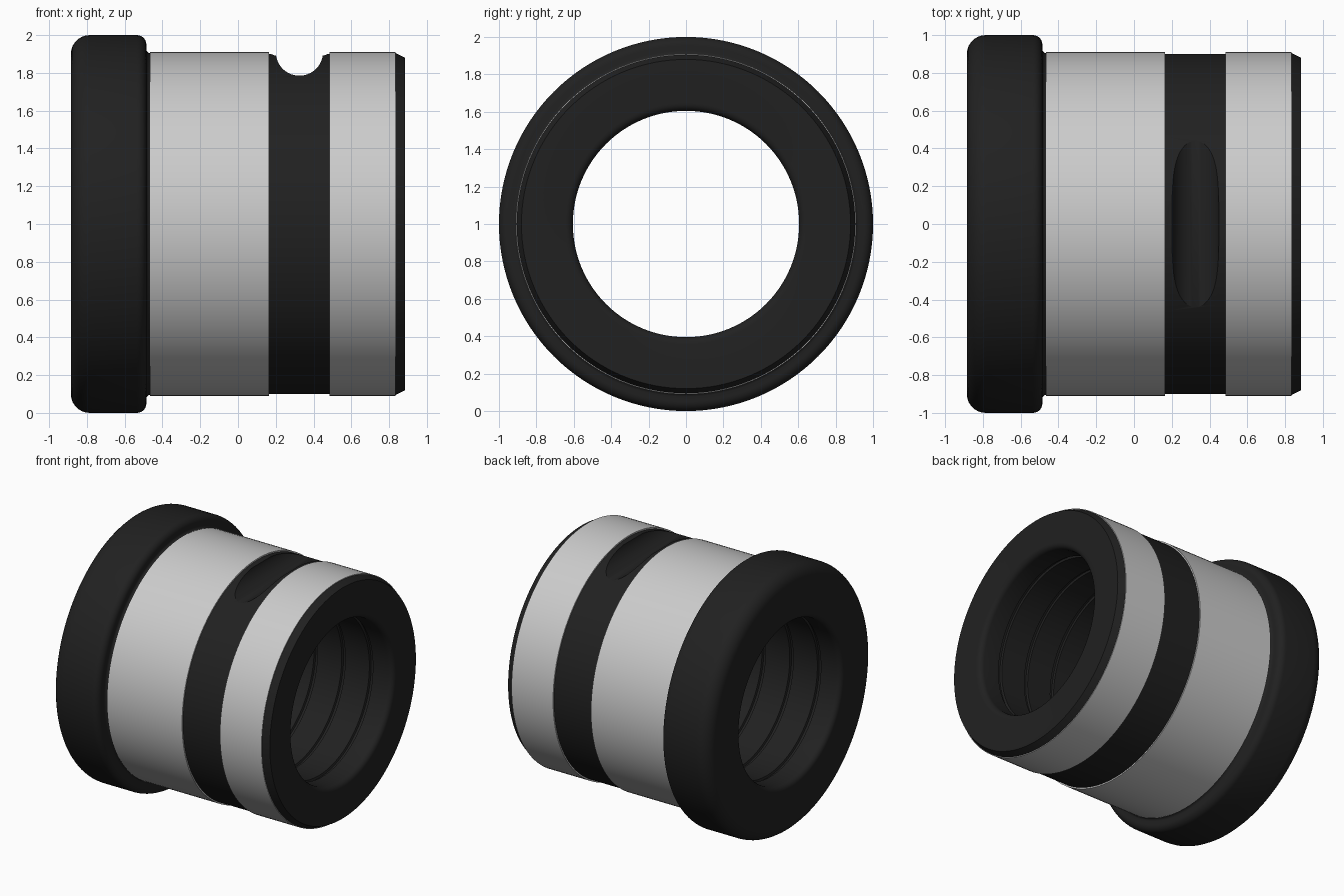
import bpy, bmesh
from math import sin, cos, pi, radians

if "Cube" in bpy.data.objects:
    bpy.data.objects.remove(bpy.data.objects["Cube"])

SEG = 128
black = bpy.data.materials.new("black_rubber")
black.diffuse_color = (0.015, 0.015, 0.015, 1)
black.use_nodes = True
black.node_tree.nodes["Principled BSDF"].inputs["Base Color"].default_value = black.diffuse_color


def mesh_object(name, bm, mat=None):
    bmesh.ops.recalc_face_normals(bm, faces=bm.faces)
    me = bpy.data.meshes.new(name)
    bm.to_mesh(me)
    bm.free()
    ob = bpy.data.objects.new(name, me)
    bpy.context.collection.objects.link(ob)
    if mat:
        me.materials.append(mat)
    return ob


def lathe(name, profile, mat=None):
    """Revolve a closed (x, radius) profile around the x axis at z = 1."""
    bm = bmesh.new()
    rings = []
    for i in range(SEG):
        a = 2 * pi * i / SEG
        rings.append([bm.verts.new((x, r * sin(a), 1 + r * cos(a))) for x, r in profile])
    n = len(profile)
    for i in range(SEG):
        p, q = rings[i], rings[(i + 1) % SEG]
        for j in range(n):
            k = (j + 1) % n
            bm.faces.new((p[j], p[k], q[k], q[j]))
    return mesh_object(name, bm, mat)


def arc(cx, cr, rad, a0, a1, n=7):
    return [(cx + rad * cos(radians(a0 + (a1 - a0) * i / n)),
             cr + rad * sin(radians(a0 + (a1 - a0) * i / n))) for i in range(n + 1)]


def smooth(ob):
    bpy.ops.object.select_all(action='DESELECT')
    ob.select_set(True)
    bpy.context.view_layer.objects.active = ob
    bpy.ops.object.shade_smooth_by_angle(angle=radians(30))


# Outer profile: rounded flange, sleeve seats, middle band, chamfered end
outer = arc(-0.785, 0.9, 0.1, 180, 90)
outer += arc(-0.535, 0.95, 0.05, 90, 0)
outer += arc(-0.465, 0.925, 0.02, 180, 270, 4)
outer += [(-0.465, 0.88), (0.165, 0.88), (0.165, 0.9), (0.485, 0.9),
          (0.485, 0.88), (0.835, 0.88), (0.835, 0.905), (0.885, 0.88)]

# Bore profile: rounded mouths and evenly spaced thin grooves
bore = arc(0.845, 0.645, 0.04, 0, -90, 5)
for i in range(7):
    x = 0.7 - i * 0.7 / 3
    bore += [(x + 0.015, 0.605), (x + 0.01, 0.62), (x - 0.01, 0.62), (x - 0.015, 0.605)]
bore += arc(-0.845, 0.645, 0.04, 270, 180, 5)
body = lathe("bushing_body", outer + bore, black)

# Scalloped slot across the top of the band
section = [(0.15, 0.2), (0.15, -0.1)]
section = [(0.15, 1.1), (0.15, 0.9), (0.133, 0.893)]
section += arc(0, 0.91, 0.125, -8, -172, 24)
section += [(-0.133, 0.893), (-0.15, 0.9), (-0.15, 1.1)]
bm = bmesh.new()
ends = [[bm.verts.new((0.325 + x, y, 1 + z)) for x, z in section] for y in (-0.7, 0.7)]
bm.faces.new(ends[0])
bm.faces.new(ends[1][::-1])
for j in range(len(section)):
    k = (j + 1) % len(section)
    bm.faces.new((ends[0][j], ends[0][k], ends[1][k], ends[1][j]))
cutter = mesh_object("slot_cutter", bm, black)
cutter.hide_render = True
mod = body.modifiers.new("slot", 'BOOLEAN')
mod.operation = 'DIFFERENCE'
mod.solver = 'EXACT'
mod.object = cutter
bpy.context.view_layer.objects.active = body
body.select_set(True)
bpy.ops.object.modifier_apply(modifier=mod.name)
bpy.data.objects.remove(cutter)
smooth(body)

# Two grey metal sleeves
for name, x0, x1 in (("wide_sleeve", -0.465, 0.165), ("narrow_sleeve", 0.485, 0.835)):
    smooth(lathe(name, [(x0, 0.881), (x0, 0.91), (x1, 0.91), (x1, 0.881)]))
